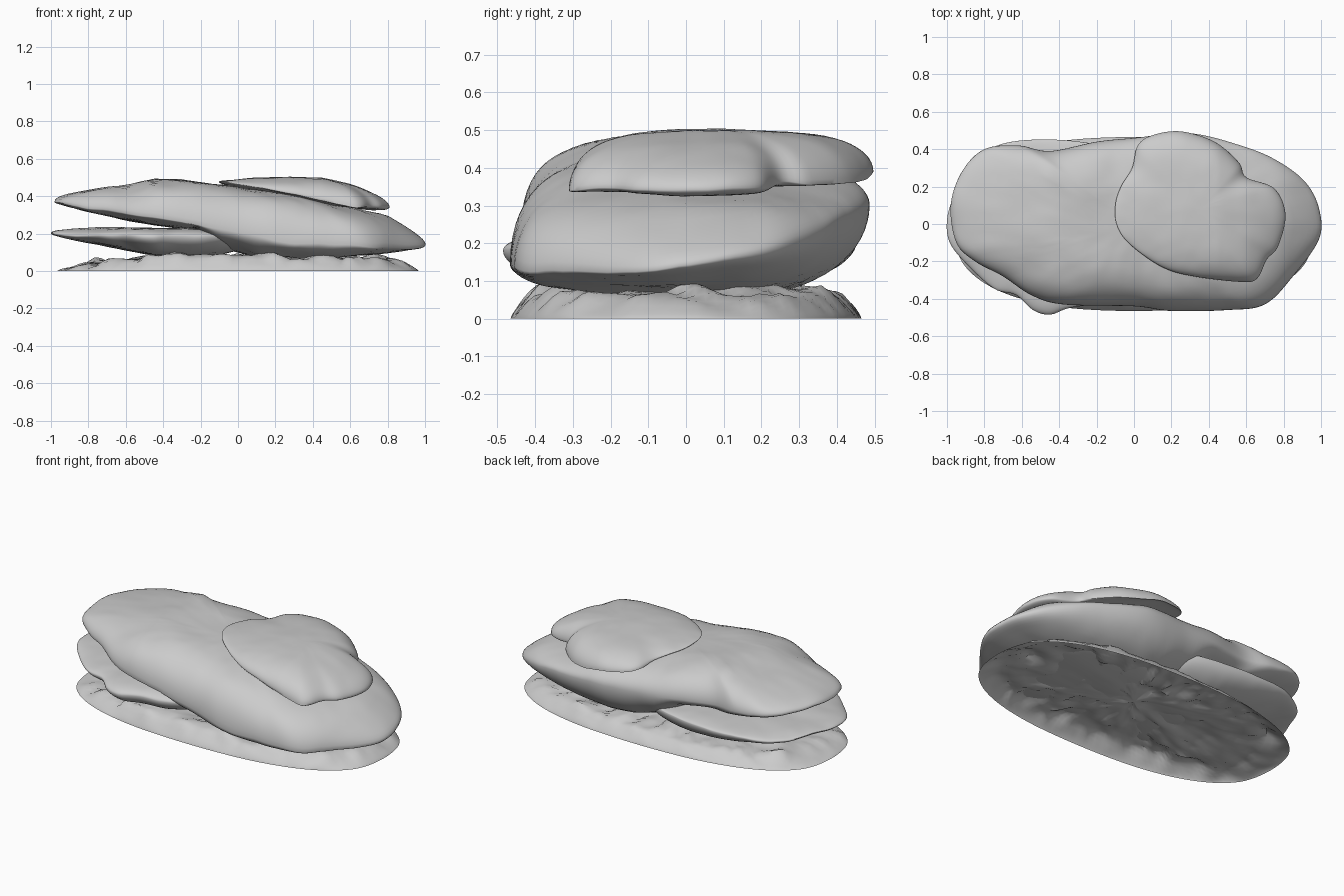
import bpy, bmesh, math
from mathutils import Vector, noise

if "Cube" in bpy.data.objects:
    bpy.data.objects.remove(bpy.data.objects["Cube"])

SEG, RINGS = 160, 20


def lerp(table, x):
    # piecewise-linear lookup in (x, z) pairs
    if x <= table[0][0]:
        return table[0][1]
    for (x0, z0), (x1, z1) in zip(table, table[1:]):
        if x <= x1:
            return z0 + (z1 - z0) * (x - x0) / (x1 - x0)
    return table[-1][1]


def outline(points):
    # closed Catmull-Rom curve resampled to SEG evenly spaced points
    p = [Vector(q) for q in points]
    n, dense = len(p), []
    for i in range(n):
        a, b, c, d = p[i - 1], p[i], p[(i + 1) % n], p[(i + 2) % n]
        for k in range(16):
            t = k / 16
            dense.append(0.5 * (2 * b + (c - a) * t + (2 * a - 5 * b + 4 * c - d) * t * t
                                + (3 * b - a - 3 * c + d) * t ** 3))
    dense.append(dense[0])
    dist = [0]
    for a, b in zip(dense, dense[1:]):
        dist.append(dist[-1] + (b - a).length)
    out, j = [], 0
    for k in range(SEG):
        target = dist[-1] * k / SEG
        while dist[j + 1] < target:
            j += 1
        out.append(dense[j].lerp(dense[j + 1], (target - dist[j]) / (dist[j + 1] - dist[j])))
    return out


def add_surface(bm, loop, centre, height, rim=None):
    # concentric rings from the outline to the centre, lifted by height(x, y, s)
    rings = [rim] if rim else []
    for k in range(len(rings), RINGS):
        s = math.cos(k / RINGS * math.pi / 2)
        ring = []
        for q in loop:
            v = centre + (q - centre) * s
            ring.append(bm.verts.new((v.x, v.y, height(v.x, v.y, s))))
        rings.append(ring)
    mid = bm.verts.new((centre.x, centre.y, height(centre.x, centre.y, 0)))
    for a, b in zip(rings, rings[1:]):
        for i in range(SEG):
            j = (i + 1) % SEG
            bm.faces.new((a[i], a[j], b[j], b[i]))
    for i in range(SEG):
        bm.faces.new((rings[-1][i], rings[-1][(i + 1) % SEG], mid))
    return rings[0]


def finish(bm, name, angle):
    bmesh.ops.recalc_face_normals(bm, faces=bm.faces[:])
    me = bpy.data.meshes.new(name)
    bm.to_mesh(me)
    bm.free()
    ob = bpy.data.objects.new(name, me)
    bpy.context.collection.objects.link(ob)
    bpy.ops.object.select_all(action='DESELECT')
    ob.select_set(True)
    bpy.context.view_layer.objects.active = ob
    bpy.ops.object.shade_smooth_by_angle(angle=math.radians(angle))
    return ob


def bumps(x, y, seed, scale):
    return noise.fractal(Vector((x * scale, y * scale, seed)), 1.0, 2.0, 3)


def slab(name, points, centre, rim, top, bottom, tilt, sag, power, seed, rough=0.012):
    # closed boulder slab: rim line, crowned top, undercut bottom
    loop, c = outline(points), Vector(centre)

    def edge(x, y):
        return lerp(rim, x) + y * lerp(tilt, x) - sag * y * y + 0.01 * bumps(x, y, seed, 4)

    def surface(table, sd, p):
        def height(x, y, s):
            e = edge(x, y)
            f = max(0, 1 - s ** p) ** 0.5
            return e + (lerp(table, x) - e + rough * bumps(x, y, sd, 3.5)) * f
        return height

    bm = bmesh.new()
    first = add_surface(bm, loop, c, surface(top, seed + 3, power))
    add_surface(bm, loop, c, surface(bottom, seed + 7, 3), first)
    return finish(bm, name, 50)


# large leaning slab
slab("main_slab",
     [(-.98, .1), (-.95, -.1), (-.85, -.2), (-.7, -.28), (-.55, -.38), (-.38, -.43),
      (0, -.44), (.2, -.465), (.5, -.46), (.7, -.43), (.85, -.28), (.99, -.08), (.99, .08),
      (.92, .22), (.78, .33), (.6, .41), (.3, .485), (0, .46), (-.2, .44), (-.45, .39),
      (-.62, .42), (-.8, .4), (-.92, .28)],
     (0, 0),
     [(-1, .37), (-.6, .32), (-.2, .28), (.2, .23), (.6, .2), (1, .14)],
     [(-1, .455), (-.9, .46), (-.6, .465), (-.45, .5), (-.3, .492), (-.1, .46), (.2, .42),
      (.5, .365), (.8, .325), (1, .24)],
     [(-1, .34), (-.6, .265), (-.22, .22), (-.1, .12), (.1, .07), (.4, .055), (.7, .06),
      (1, .08)],
     [(-1, .03), (-.3, .06), (.3, .16), (1, .12)], 0, 4, 1.3)

# thin slab wedged underneath on the left
slab("lower_slab",
     [(-1, .02), (-.98, -.11), (-.86, -.25), (-.74, -.35), (-.63, -.38), (-.54, -.46),
      (-.45, -.485), (-.35, -.45), (-.15, -.41), (-.02, -.3), (.1, 0), (0, .3), (-.1, .4),
      (-.4, .45), (-.7, .43), (-.88, .32), (-.96, .16)],
     (-.4, 0),
     [(-1, .2), (-.7, .195), (-.45, .19), (0, .2)],
     [(-1, .235), (-.8, .232), (-.3, .232), (.2, .22)],
     [(-1, .165), (-.75, .135), (-.5, .09), (-.3, .07), (.2, .07)],
     [(-1, .02), (0, .03)], 0, 4, 5.1, .008)

# rounded slab resting on top, edges drooping front and back
slab("top_slab",
     [(-.1, .1), (-.09, -.01), (-.02, -.11), (.15, -.23), (.32, -.28), (.58, -.31), (.66, -.29),
      (.71, -.19), (.77, -.12), (.81, .05), (.75, .19), (.6, .25), (.56, .33), (.43, .44),
      (.25, .495), (.1, .475), (.02, .42), (-.01, .3), (-.07, .2)],
     (.35, .08),
     [(-.1, .476), (.2, .45), (.5, .39), (.8, .345)],
     [(-.1, .492), (.1, .501), (.45, .499), (.6, .475), (.8, .43)],
     [(-.1, .45), (.2, .41), (.5, .35), (.8, .3)],
     [(0, 0), (.8, .03)], .26, 3, 9.4, .006)

# ragged open skirt at ground level
crown = [(-.96, .045), (-.75, .05), (-.5, .075), (0, .08), (.8, .075), (.96, .06)]


def skirt(x, y, s):
    rise = min(1, (1 - s) / .13) ** .75
    ridge = abs(bumps(x, y, 2.7, 4.5)) * .05 - .02
    return max(0, rise * (lerp(crown, x) + ridge))


bm = bmesh.new()
ground = []
for i in range(24):
    a = i / 24 * math.tau
    co, si = math.cos(a), math.sin(a)
    ground.append((.965 * math.copysign(abs(co) ** .85, co), .465 * math.copysign(abs(si) ** .75, si)))
add_surface(bm, outline(ground), Vector((0, 0)), skirt)
base = finish(bm, "ground_skirt", 35)
